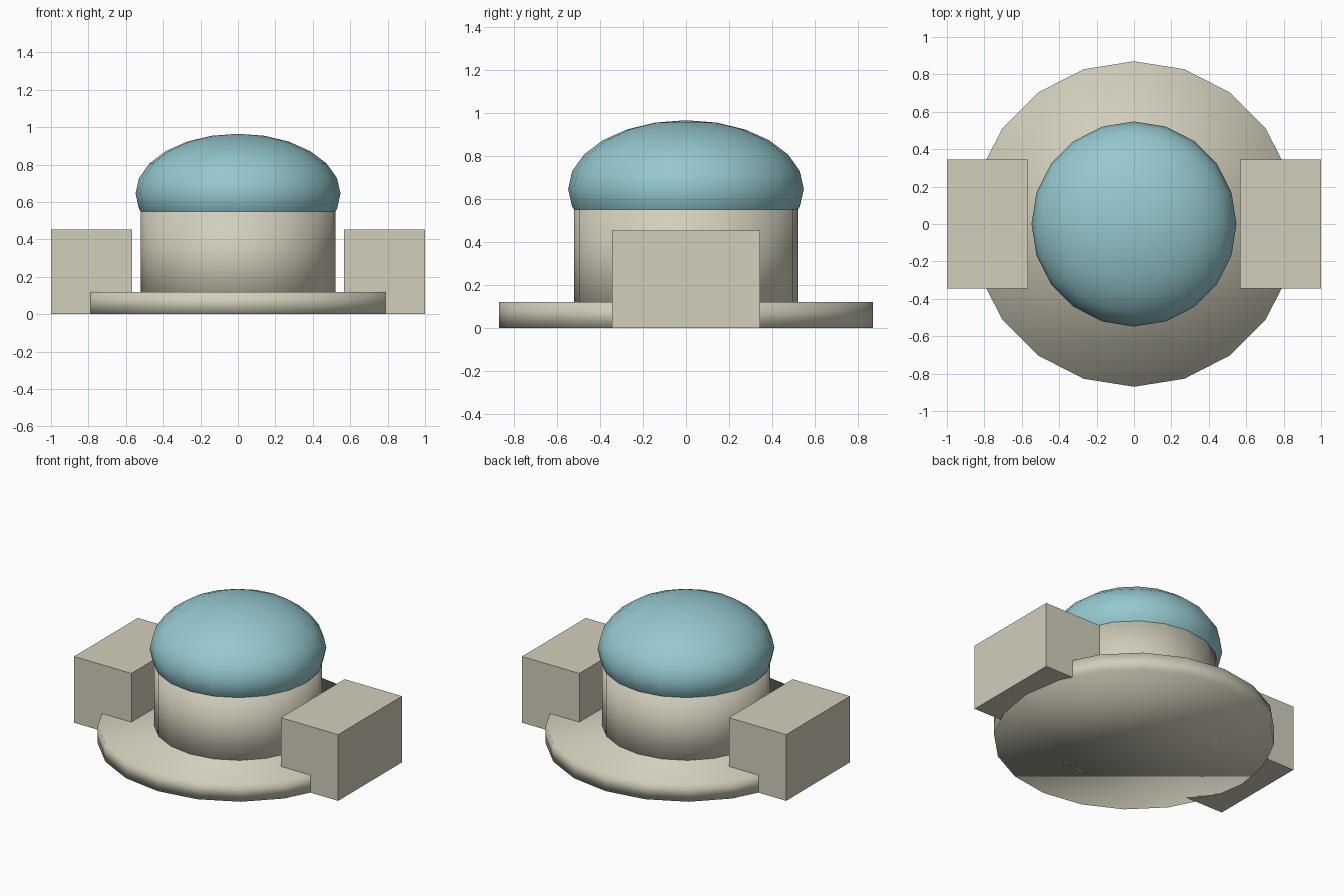
import bpy

if "Cube" in bpy.data.objects:
    bpy.data.objects.remove(bpy.data.objects["Cube"])


def material(name, rgb):
    m = bpy.data.materials.new(name)
    m.diffuse_color = (*rgb, 1.0)
    m.use_nodes = True
    m.node_tree.nodes["Principled BSDF"].inputs["Base Color"].default_value = m.diffuse_color
    return m


stone = material("warm_stone", (0.65, 0.62, 0.50))
teal = material("pale_teal", (0.30, 0.58, 0.62))


def finish(name, mat, smooth):
    ob = bpy.context.object
    ob.name = name
    ob.data.materials.append(mat)
    if smooth:
        bpy.ops.object.shade_smooth()
    return ob


def drum(name, radius, z0, z1, mat):
    bpy.ops.mesh.primitive_cylinder_add(vertices=20, radius=radius, depth=z1 - z0,
                                        location=(0, 0, (z0 + z1) / 2))
    return finish(name, mat, True)


# Round foundation and the drum wall on it
drum("base_disc", 0.87, 0.0, 0.12, stone)
drum("drum_wall", 0.52, 0.0, 0.60, stone)

# Flattened dome, its lower half sunk into the drum
bpy.ops.mesh.primitive_uv_sphere_add(segments=20, ring_count=12, radius=1, location=(0, 0, 0.645))
dome = finish("dome", teal, True)
dome.scale = (0.548, 0.548, 0.32)

# Side blocks, left and right
for side, label in ((-1, "left"), (1, "right")):
    bpy.ops.mesh.primitive_cube_add(size=1, location=(side * 0.783, 0, 0.2265))
    block = finish(label + "_side_block", stone, False)
    block.scale = (0.434, 0.69, 0.453)
